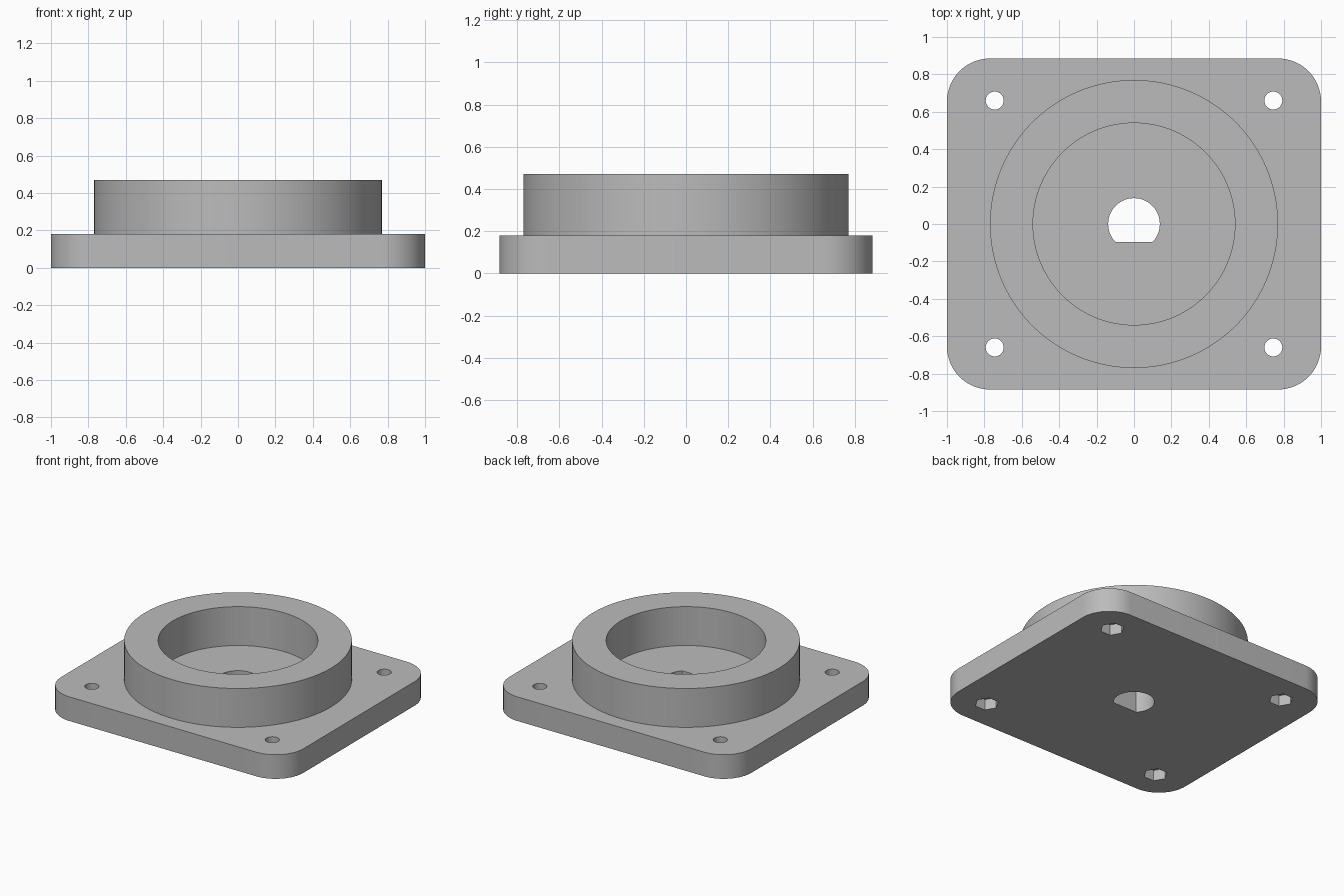
import bpy
import bmesh
from math import cos, sin, pi, radians, asin

cube = bpy.data.objects.get("Cube")
if cube:
    bpy.data.objects.remove(cube, do_unlink=True)

PLATE_X, PLATE_Y, PLATE_H = 1.0, 0.885, 0.18
TOP = 0.47

grey = bpy.data.materials.new("plain_grey")
grey.use_nodes = True
colour = (0.5, 0.5, 0.5, 1)
grey.diffuse_color = colour
grey.node_tree.nodes["Principled BSDF"].inputs["Base Color"].default_value = colour


def arc(cx, cy, r, start, end, steps):
    """Points along an arc, both ends included."""
    angles = [start + (end - start) * i / steps for i in range(steps + 1)]
    return [(cx + r * cos(a), cy + r * sin(a)) for a in angles]


def circle(r, sides, cx=0, cy=0):
    return arc(cx, cy, r, 0, 2 * pi, sides)[:-1]


def prism(name, outline, z0, z1):
    """Extrude a closed outline from z0 to z1."""
    bm = bmesh.new()
    face = bm.faces.new([bm.verts.new((x, y, z0)) for x, y in outline])
    grown = bmesh.ops.extrude_face_region(bm, geom=[face])["geom"]
    verts = [v for v in grown if isinstance(v, bmesh.types.BMVert)]
    bmesh.ops.translate(bm, verts=verts, vec=(0, 0, z1 - z0))
    bmesh.ops.recalc_face_normals(bm, faces=bm.faces)
    mesh = bpy.data.meshes.new(name)
    bm.to_mesh(mesh)
    bm.free()
    mesh.materials.append(grey)
    obj = bpy.data.objects.new(name, mesh)
    bpy.context.collection.objects.link(obj)
    return obj


def combine(target, other, operation):
    """Apply a boolean and discard the helper."""
    mod = target.modifiers.new(operation, "BOOLEAN")
    mod.operation = operation
    mod.solver = "EXACT"
    mod.object = other
    bpy.context.view_layer.objects.active = target
    bpy.ops.object.modifier_apply(modifier=mod.name)
    bpy.data.objects.remove(other, do_unlink=True)


# Base plate with rounded corners
radius = 0.23
outline = []
for i, (sx, sy) in enumerate([(1, 1), (-1, 1), (-1, -1), (1, -1)]):
    outline += arc(sx * (PLATE_X - radius), sy * (PLATE_Y - radius), radius,
                   i * pi / 2, (i + 1) * pi / 2, 16)
flange = prism("mounting_flange", outline, 0, PLATE_H)

# Raised collar, sunk into the plate so both become one body
collar = prism("collar", circle(0.77, 128), 0.08, TOP)
combine(collar, prism("collar_bore", circle(0.54, 128), 0, 1), "DIFFERENCE")
combine(flange, collar, "UNION")

# D-shaped shaft hole with its flat towards the front
flat = asin(-0.096 / 0.138)
shaft = arc(0, 0, 0.138, flat, pi - flat, 48)
combine(flange, prism("shaft_hole", shaft, -0.1, 0.6), "DIFFERENCE")

# Corner screw holes with hexagonal nut pockets underneath
for sx in (-1, 1):
    for sy in (-1, 1):
        x, y = sx * 0.745, sy * 0.66
        combine(flange, prism("screw_hole", circle(0.048, 32, x, y), -0.1, 0.3),
                "DIFFERENCE")
        combine(flange, prism("nut_pocket", circle(0.082, 6, x, y), -0.1, 0.08),
                "DIFFERENCE")

# Smooth the curved walls, keep edges sharp
bpy.ops.object.select_all(action="DESELECT")
flange.select_set(True)
bpy.context.view_layer.objects.active = flange
bpy.ops.object.shade_smooth_by_angle(angle=radians(30))
